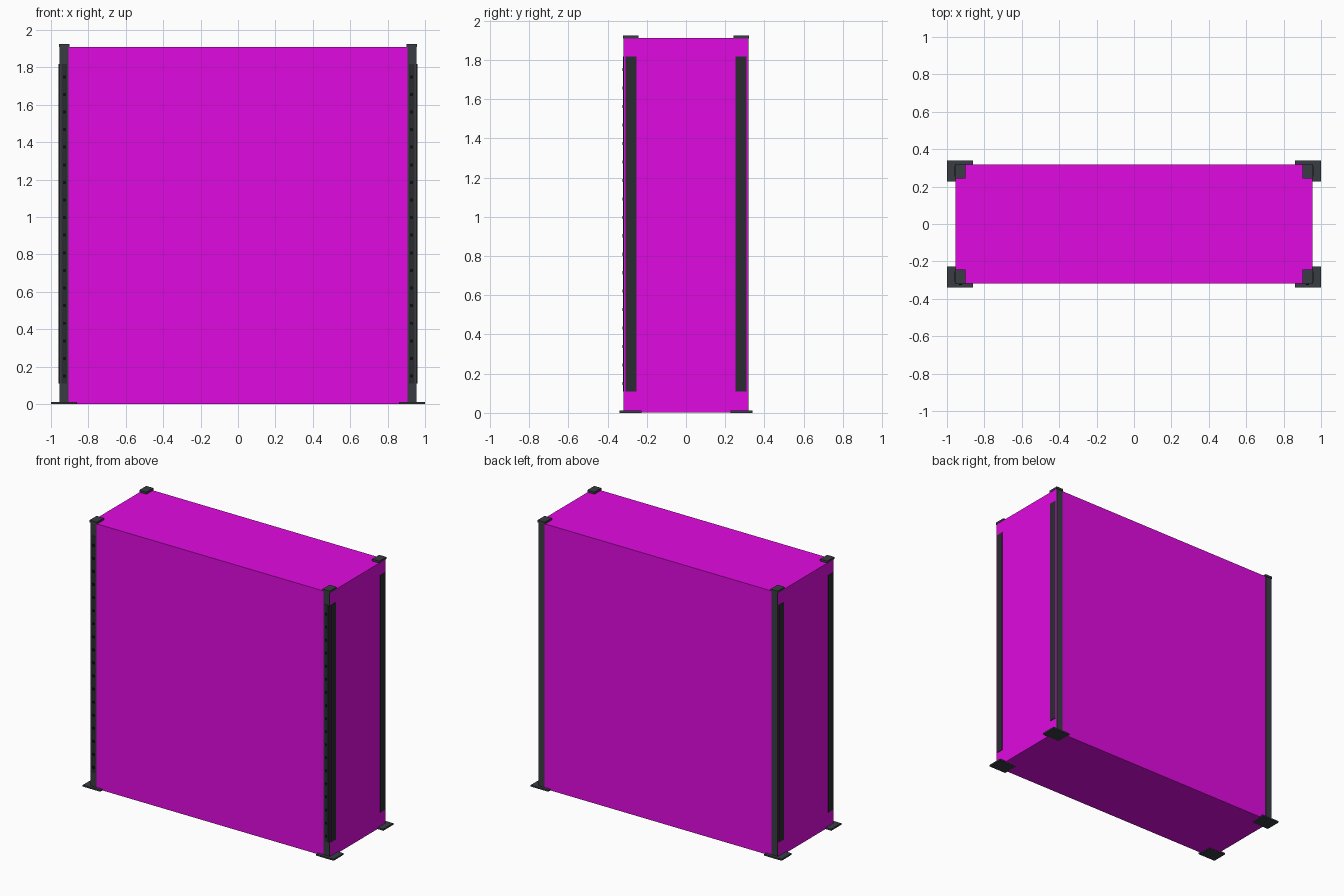
import bpy, bmesh
from mathutils import Vector, Matrix

if "Cube" in bpy.data.objects:
    bpy.data.objects.remove(bpy.data.objects["Cube"])


def material(name, rgb):
    m = bpy.data.materials.new(name)
    m.diffuse_color = (*rgb, 1)
    m.use_nodes = True
    m.node_tree.nodes["Principled BSDF"].inputs["Base Color"].default_value = m.diffuse_color
    return m


MAGENTA = material("magenta", (0.75, 0.003, 0.75))
STEEL = material("dark_steel", (0.04, 0.045, 0.055))
RAIL = material("rail_grey", (0.022, 0.024, 0.03))
BLACK = material("slot_black", (0.004, 0.004, 0.005))


def boxes(name, bounds, mat):
    """One object made of axis-aligned boxes, each given as (low, high)."""
    bm = bmesh.new()
    for low, high in bounds:
        low, high = Vector(low), Vector(high)
        size = high - low
        mtx = Matrix.Translation((low + high) / 2) @ Matrix.Diagonal((*size, 1))
        bmesh.ops.create_cube(bm, size=1, matrix=mtx)
    me = bpy.data.meshes.new(name)
    bm.to_mesh(me)
    bm.free()
    ob = bpy.data.objects.new(name, me)
    bpy.context.collection.objects.link(ob)
    me.materials.append(mat)
    return ob


def mirrored(name, bounds, mat, use_y=True):
    ob = boxes(name, bounds, mat)
    mod = ob.modifiers.new("mirror", 'MIRROR')
    mod.use_axis = (True, use_y, False)
    return ob


# Large closed body
boxes("body", [((-0.955, -0.317, 0.001), (0.955, 0.317, 1.91))], MAGENTA)

# Corner posts, foot plates and caps
mirrored("corner_post", [((0.905, 0.245, 0.01), (0.954, 0.319, 1.912))], STEEL)
mirrored("foot_plate", [((0.86, 0.226, 0), (1.0, 0.34, 0.011))], STEEL)
mirrored("post_cap", [((0.9, 0.243, 1.909), (0.957, 0.322, 1.925))], STEEL)

# Side rails on every post
mirrored("side_rail", [((0.945, 0.253, 0.11), (0.959, 0.309, 1.818))], RAIL)

# Front rails with a row of small slots
mirrored("front_rail", [((0.913, -0.321, 0.11), (0.943, -0.31, 1.818))], RAIL, False)
slots = []
for i in range(18):
    z = 0.15 + i * 1.6 / 17
    slots.append(((0.92, -0.325, z - 0.008), (0.936, -0.318, z + 0.008)))
mirrored("rail_slot", slots, BLACK, False)
